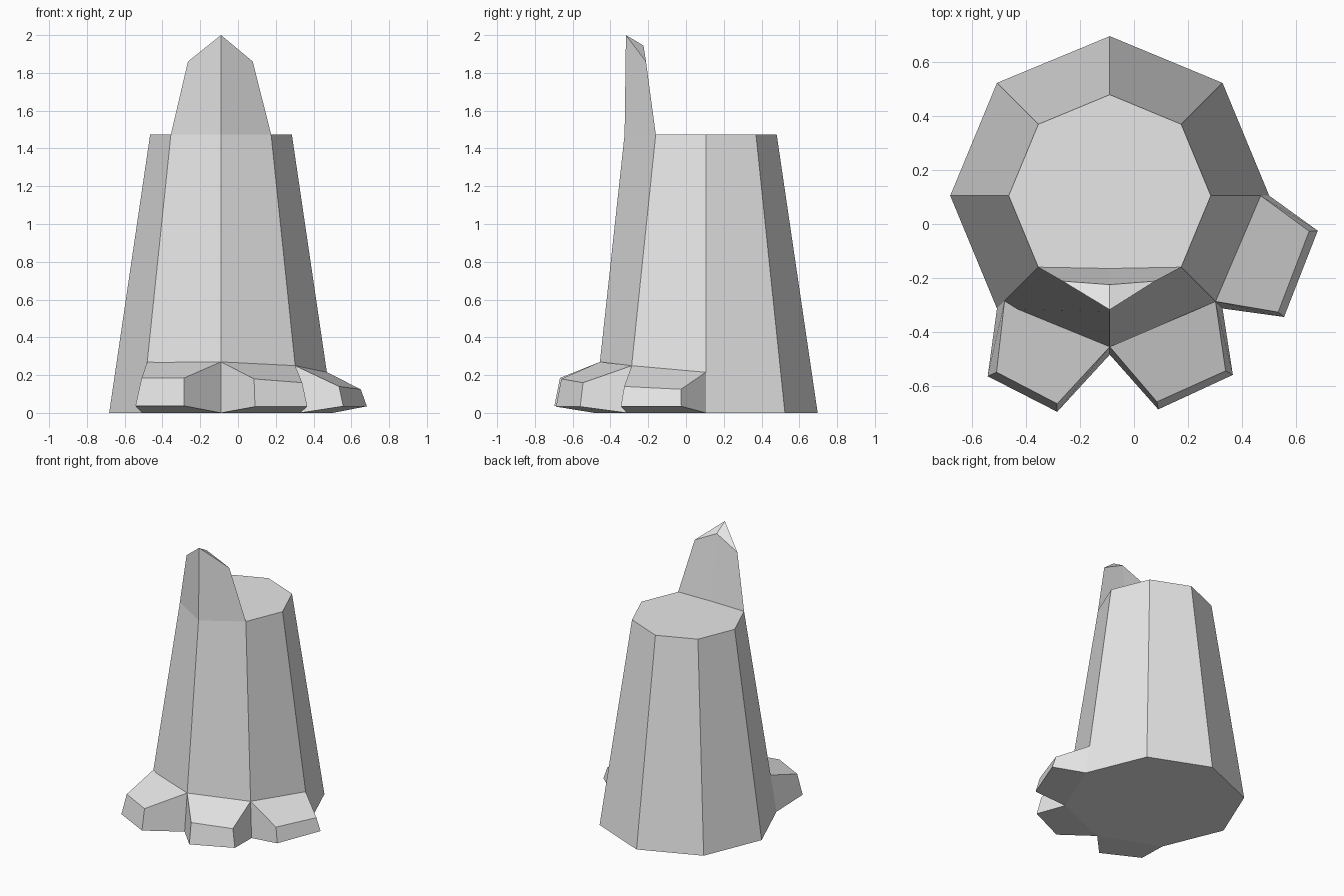
import bpy, bmesh, math
from mathutils import Vector

cube = bpy.data.objects.get("Cube")
if cube:
    bpy.data.objects.remove(cube, do_unlink=True)

grey = bpy.data.materials.new("plain grey")
grey.use_nodes = True
grey.diffuse_color = (0.8, 0.8, 0.8, 1)
grey.node_tree.nodes["Principled BSDF"].inputs["Base Color"].default_value = (0.8, 0.8, 0.8, 1)

CX, CY, TOP = -0.09, 0.105, 1.475
FRONT = 6  # index of the octagon corner that faces -y


def ring(radius, front_y, z):
    pts = [Vector((CX + radius * math.cos(i * math.pi / 4),
                   CY + radius * math.sin(i * math.pi / 4), z)) for i in range(8)]
    pts[FRONT].y = front_y
    return pts


def make_object(name, points, faces):
    bm = bmesh.new()
    verts = [bm.verts.new(p) for p in points]
    for f in faces:
        bm.faces.new([verts[i] for i in f])
    bmesh.ops.recalc_face_normals(bm, faces=bm.faces[:])
    mesh = bpy.data.meshes.new(name)
    bm.to_mesh(mesh)
    bm.free()
    mesh.materials.append(grey)
    obj = bpy.data.objects.new(name, mesh)
    bpy.context.collection.objects.link(obj)
    return obj


low = ring(0.592, -0.485, 0)
high = ring(0.375, -0.325, TOP)

# Trunk: tapered octagon with a splintered shard rising from the front corner
shard = [Vector(p) for p in (
    (CX, -0.165, TOP),         # 16 back of shard foot
    (-0.265, -0.212, 1.86),    # 17 right shoulder
    (0.078, -0.212, 1.86),     # 18 left shoulder
    (CX, -0.318, 2.0),         # 19 peak
    (CX, -0.225, 1.945))]      # 20 rear of the broken tip
sides = [(i, (i + 1) % 8, 8 + (i + 1) % 8, 8 + i) for i in range(8)]
cap = [(8, 9, 10, 11, 12, 13, 16, 15)]
shard_faces = [(13, 14, 19, 17), (14, 15, 18, 19),   # front
               (13, 17, 20, 16), (15, 16, 20, 18),   # back
               (17, 19, 20), (19, 18, 20)]           # broken tip
make_object("trunk", low + high + shard,
            sides + cap + shard_faces + [tuple(range(8))])


# Roots: stubby blocks flaring from three neighbouring trunk facets
def root(name, corner, z_a, z_b, outer_top, outer_low):
    a, b = corner, (corner + 1) % 8
    inner = [low[a].lerp(high[a], z_a / TOP), low[b].lerp(high[b], z_b / TOP)]
    pts = inner + [Vector(p) for p in outer_top + outer_low] + [low[a], low[b]]
    make_object(name, pts, [(0, 1, 3, 2), (2, 3, 5, 4), (4, 5, 7, 6),
                            (0, 2, 4, 6), (1, 7, 5, 3)])


root("root_front_right", 5, 0.27, 0.27,
     [(-0.51, -0.55, 0.185), (-0.285, -0.667, 0.185)],
     [(-0.543, -0.565, 0.037), (-0.285, -0.697, 0.037)])
root("root_front_left", 6, 0.27, 0.25,
     [(0.085, -0.66, 0.18), (0.34, -0.545, 0.16)],
     [(0.09, -0.688, 0.033), (0.367, -0.56, 0.033)])
root("root_left", 7, 0.25, 0.215,
     [(0.535, -0.327, 0.14), (0.65, -0.027, 0.125)],
     [(0.557, -0.345, 0.035), (0.682, -0.025, 0.035)])
